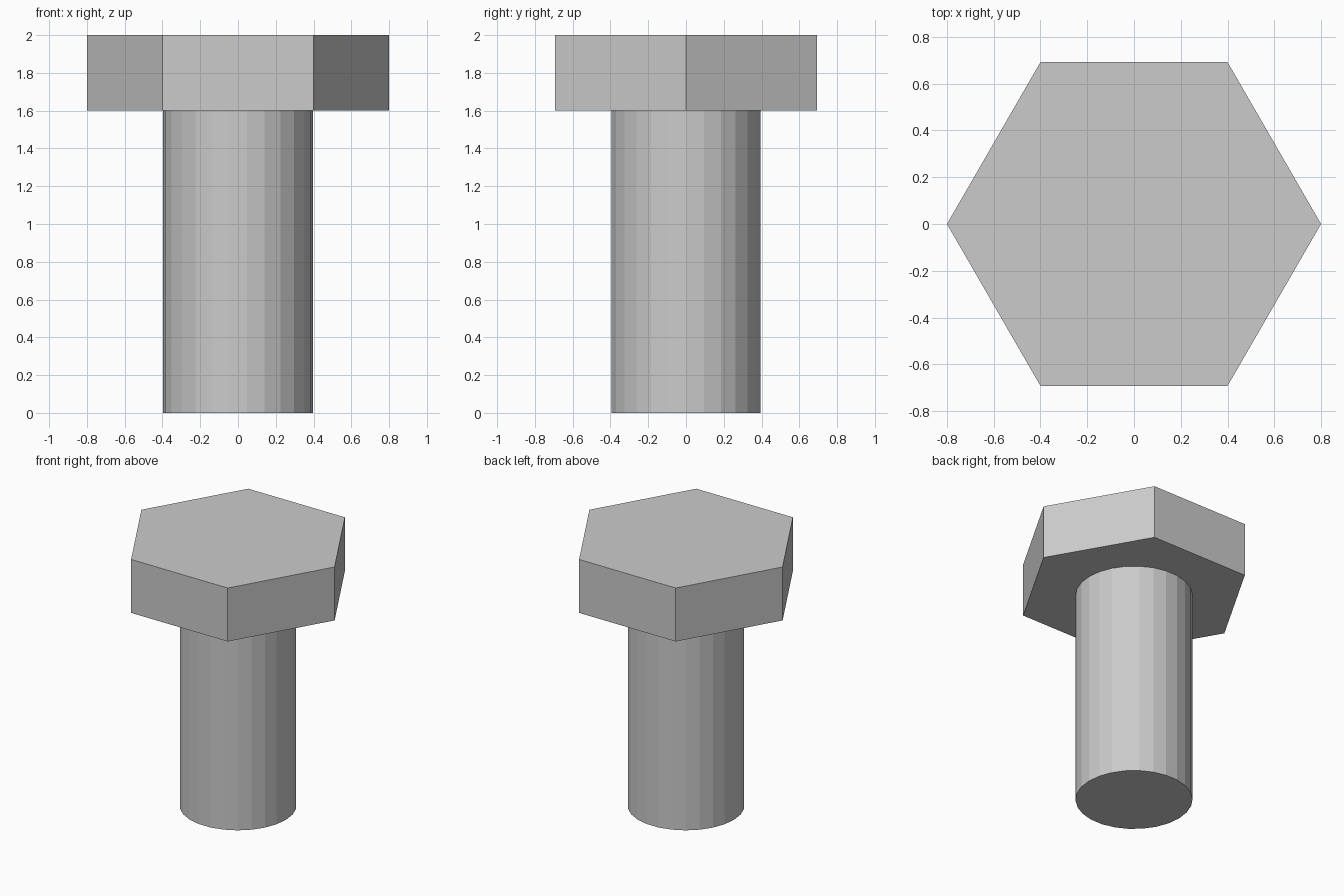
import bpy
import math

cube = bpy.data.objects.get("Cube")
if cube:
    bpy.data.objects.remove(cube, do_unlink=True)

# Single plain steel colour
STEEL = (0.6, 0.6, 0.6, 1.0)
steel = bpy.data.materials.new("steel_grey")
steel.use_nodes = True
steel.diffuse_color = STEEL
steel.node_tree.nodes["Principled BSDF"].inputs["Base Color"].default_value = STEEL


def prism(name, sides, radius, bottom, top):
    """Flat-faced upright prism with a corner on the +x axis."""
    bpy.ops.mesh.primitive_cylinder_add(
        vertices=sides, radius=radius, depth=top - bottom,
        location=(0, 0, (bottom + top) / 2))
    obj = bpy.context.object
    obj.name = name
    # The primitive starts with a corner on +y; turn it onto +x
    obj.rotation_euler.z = -math.pi / 2
    bpy.ops.object.transform_apply(location=False, rotation=True, scale=False)
    obj.data.materials.append(steel)
    return obj


# Round shank and hexagonal head
prism("shank", 26, 0.397, 0.0, 1.6)
prism("hex_head", 6, 0.8, 1.6, 2.0)
